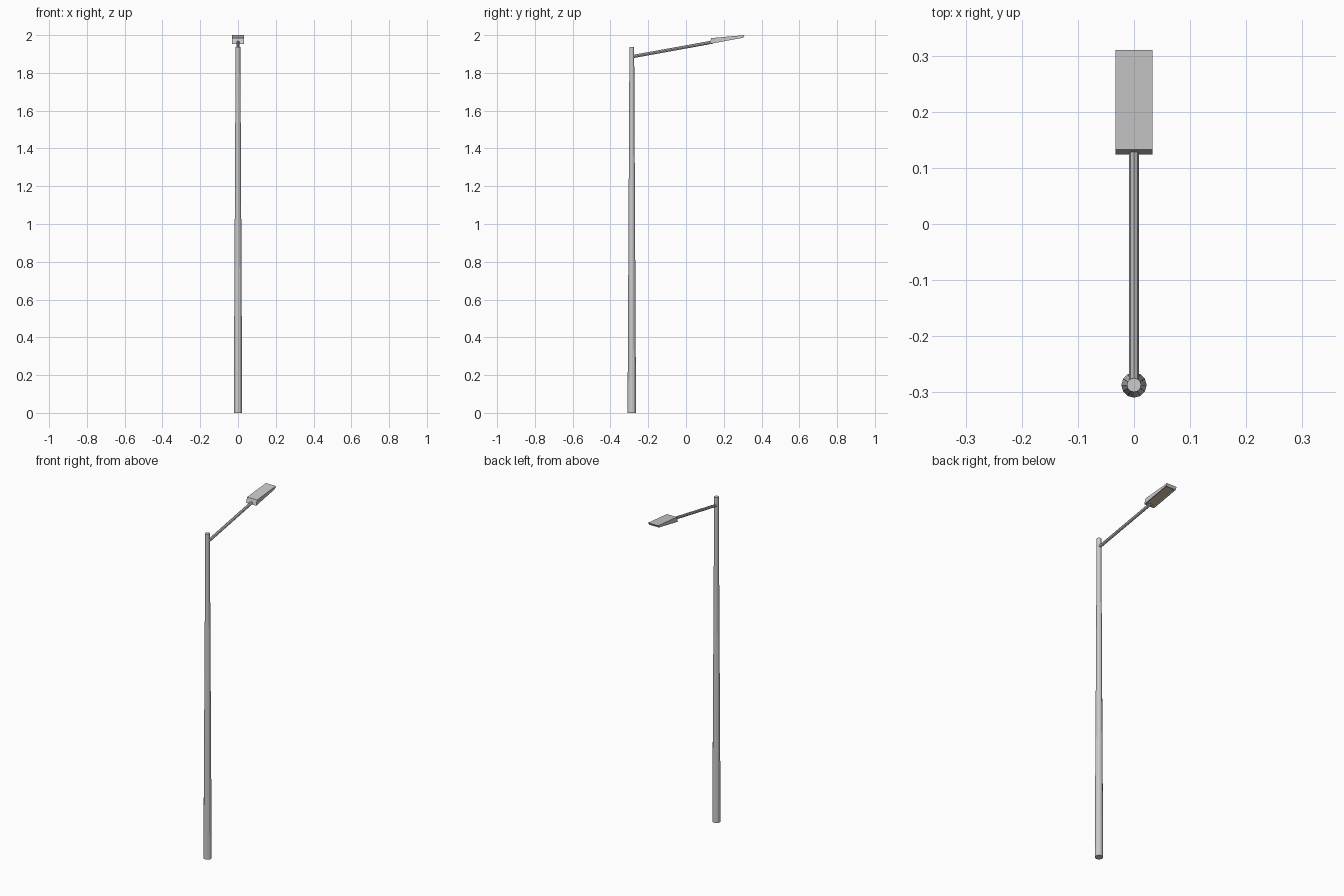
import bpy, bmesh, math
from mathutils import Vector

if "Cube" in bpy.data.objects:
    bpy.data.objects.remove(bpy.data.objects["Cube"])


def tube(name, start, end, r1, r2, sides):
    """Flat-sided tapered cylinder between two points."""
    a, b = Vector(start), Vector(end)
    d = b - a
    bpy.ops.mesh.primitive_cone_add(vertices=sides, radius1=r1, radius2=r2,
                                    depth=d.length, location=(a + b) / 2)
    ob = bpy.context.object
    ob.name = name
    ob.rotation_euler = d.to_track_quat('Z', 'Y').to_euler()
    bpy.ops.object.shade_smooth_by_angle(angle=math.radians(20))
    return ob


# Tapered pole and the rising arm
tube("pole", (0, -0.287, 0), (0, -0.287, 1.937), 0.0225, 0.0125, 12)
tube("arm", (0, -0.285, 1.886), (0, 0.14, 1.963), 0.0085, 0.0085, 8)

# Lamp head: side profile (y, z) extruded across the width
profile = [(0.124, 1.953), (0.302, 1.986), (0.31, 2.0), (0.133, 1.984)]
half_width = 0.033
bm = bmesh.new()
face = bm.faces.new([bm.verts.new((-half_width, y, z)) for y, z in profile])
ext = bmesh.ops.extrude_face_region(bm, geom=[face])
moved = [g for g in ext["geom"] if isinstance(g, bmesh.types.BMVert)]
bmesh.ops.translate(bm, verts=moved, vec=(2 * half_width, 0, 0))
bmesh.ops.recalc_face_normals(bm, faces=bm.faces)

# Recessed light panel in the underside
bm.faces.ensure_lookup_table()
under = min(bm.faces, key=lambda f: f.normal.z)
bmesh.ops.inset_region(bm, faces=[under], thickness=0.007)
bmesh.ops.inset_region(bm, faces=[under], thickness=0.0005, depth=-0.006)
under.material_index = 1

mesh = bpy.data.meshes.new("lamp_head")
bm.to_mesh(mesh)
bm.free()
for name, colour in (("grey_metal", (0.6, 0.62, 0.63, 1)),
                     ("warm_lens", (0.6, 0.52, 0.35, 1))):
    mat = bpy.data.materials.new(name)
    mat.diffuse_color = colour
    mat.use_nodes = True
    mat.node_tree.nodes["Principled BSDF"].inputs["Base Color"].default_value = mat.diffuse_color
    mesh.materials.append(mat)
bpy.context.collection.objects.link(bpy.data.objects.new("lamp_head", mesh))
